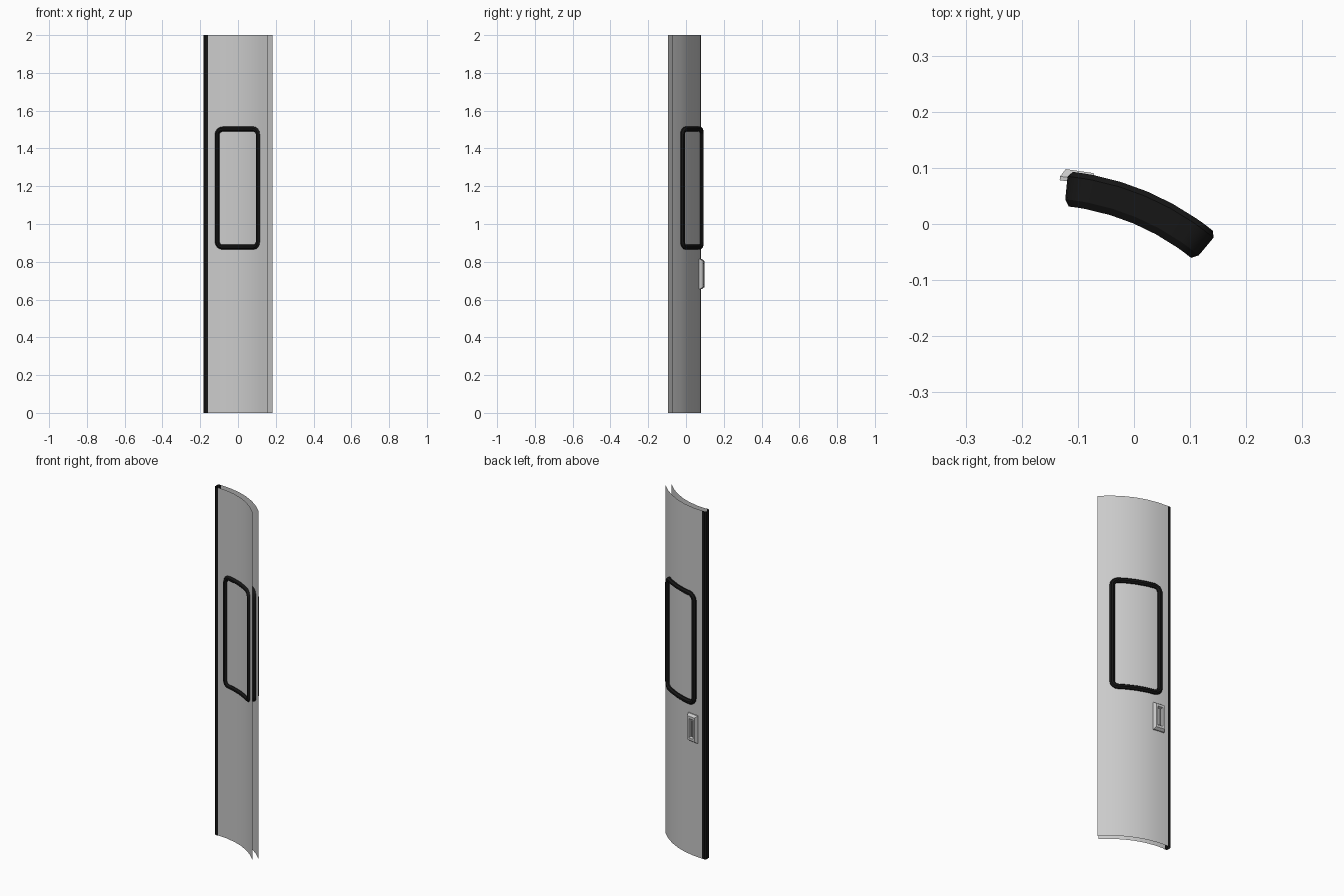
import bpy
from math import sin, cos, radians, pi

if "Cube" in bpy.data.objects:
    bpy.data.objects.remove(bpy.data.objects["Cube"])

CX, CY = -0.165, -0.39          # axis of the door's curve
R_FRONT, R_BACK = 0.437, 0.470  # radii of the two skins
SWEEP = radians(47.5)

black = bpy.data.materials.new("black_rubber")
black.diffuse_color = (0.008, 0.008, 0.008, 1)
black.use_nodes = True
black.node_tree.nodes["Principled BSDF"].inputs["Base Color"].default_value = black.diffuse_color


def arc(r, a):
    return CX + r * sin(a), CY + r * cos(a)


def make(name, verts, faces, mat=None, smooth=None):
    me = bpy.data.meshes.new(name)
    me.from_pydata(verts, [], faces)
    me.update()
    ob = bpy.data.objects.new(name, me)
    bpy.context.collection.objects.link(ob)
    if mat:
        me.materials.append(mat)
    if smooth:
        bpy.ops.object.select_all(action='DESELECT')
        ob.select_set(True)
        bpy.context.view_layer.objects.active = ob
        bpy.ops.object.shade_smooth_by_angle(angle=radians(smooth))
    return ob


def extrude_sheet(name, pts, z0, z1, mat=None, smooth=None):
    n = len(pts)
    verts = [(x, y, z) for z in (z0, z1) for x, y in pts]
    faces = [(i, i + 1, n + i + 1, n + i) for i in range(n - 1)]
    return make(name, verts, faces, mat, smooth)


def bridge(rings, closed):
    """Quads joining successive closed rings of equal length."""
    n, m = len(rings[0]), len(rings)
    verts = [p for r in rings for p in r]
    faces = [(k * n + i, k * n + (i + 1) % n,
              (k + 1) % m * n + (i + 1) % n, (k + 1) % m * n + i)
             for k in range(m if closed else m - 1) for i in range(n)]
    return verts, faces


# Curved skins, open at top, bottom and free edge
SEG = 6
extrude_sheet("front_skin", [arc(R_FRONT, SWEEP * i / SEG) for i in range(SEG + 1)], 0, 2, smooth=30)
extrude_sheet("back_skin", [arc(R_BACK, SWEEP * (SEG - i) / SEG) for i in range(SEG + 1)], 0, 2, smooth=30)

# Rubber edge seal
extrude_sheet("edge_seal", [(-0.158, 0.080), (-0.175, 0.080), (-0.182, 0.074),
                            (-0.182, 0.050), (-0.175, 0.044), (-0.158, 0.044)], 0, 2, black)


# Window frame: chamfered ring running through both skins
def rounded_outline(inset):
    a0, a1, rm = radians(5.6), radians(40), 0.455
    s0, s1 = a0 * rm + inset, a1 * rm - inset
    z0, z1 = 0.865 + inset, 1.515 - inset
    r = 0.042 - inset
    pts = []
    corners = [(s1 - r, z0 + r, -90), (s1 - r, z1 - r, 0), (s0 + r, z1 - r, 90), (s0 + r, z0 + r, 180)]
    for j, (cs, cz, start) in enumerate(corners):
        for i in range(5):
            t = radians(start + 22.5 * i)
            pts.append((cs + r * cos(t), cz + r * sin(t)))
        if j in (1, 3):         # extra points so the level bars follow the curve
            ns = corners[(j + 1) % 4][0]
            for i in range(1, 4):
                pts.append((cs + (ns - cs) * i / 4, pts[-1][1]))
        if j == 1:              # next corner sits across the top bar
            continue
    return [(s / rm, z) for s, z in pts]


section = [(0, 0.436), (0.008, 0.424), (0.018, 0.424), (0.026, 0.434),
           (0.026, 0.476), (0.018, 0.486), (0.008, 0.486), (0, 0.477)]
rings = [[(*arc(r, a), z) for a, z in rounded_outline(d)] for d, r in section]
make("window_frame", *bridge(rings, True), black, 30)

# Recessed door handle on the back skin
HA = radians(8)
hx, hy = arc(R_BACK, HA)
HZ = 0.735


def handle_point(u, n, z):
    return (hx + u * cos(HA) + n * sin(HA), hy - u * sin(HA) + n * cos(HA), HZ + z)


def handle_ring(w, h, n):
    return [handle_point(u * w, n, v * h) for u, v in ((1, -1), (-1, -1), (-1, 1), (1, 1))]


def stepped_block(name, levels, mat=None):
    verts, faces = bridge([handle_ring(*l) for l in levels], False)
    k = len(verts)
    faces.append((k - 4, k - 3, k - 2, k - 1))
    return make(name, verts, faces, mat)


stepped_block("handle_surround", [(0.033, 0.079, -0.002), (0.033, 0.079, 0.005), (0.025, 0.069, 0.019),
                                  (0.015, 0.055, 0.019), (0.012, 0.050, 0.004)])
stepped_block("handle_grip", [(0.005, 0.048, 0.003), (0.005, 0.048, 0.011), (0.003, 0.044, 0.014)])
